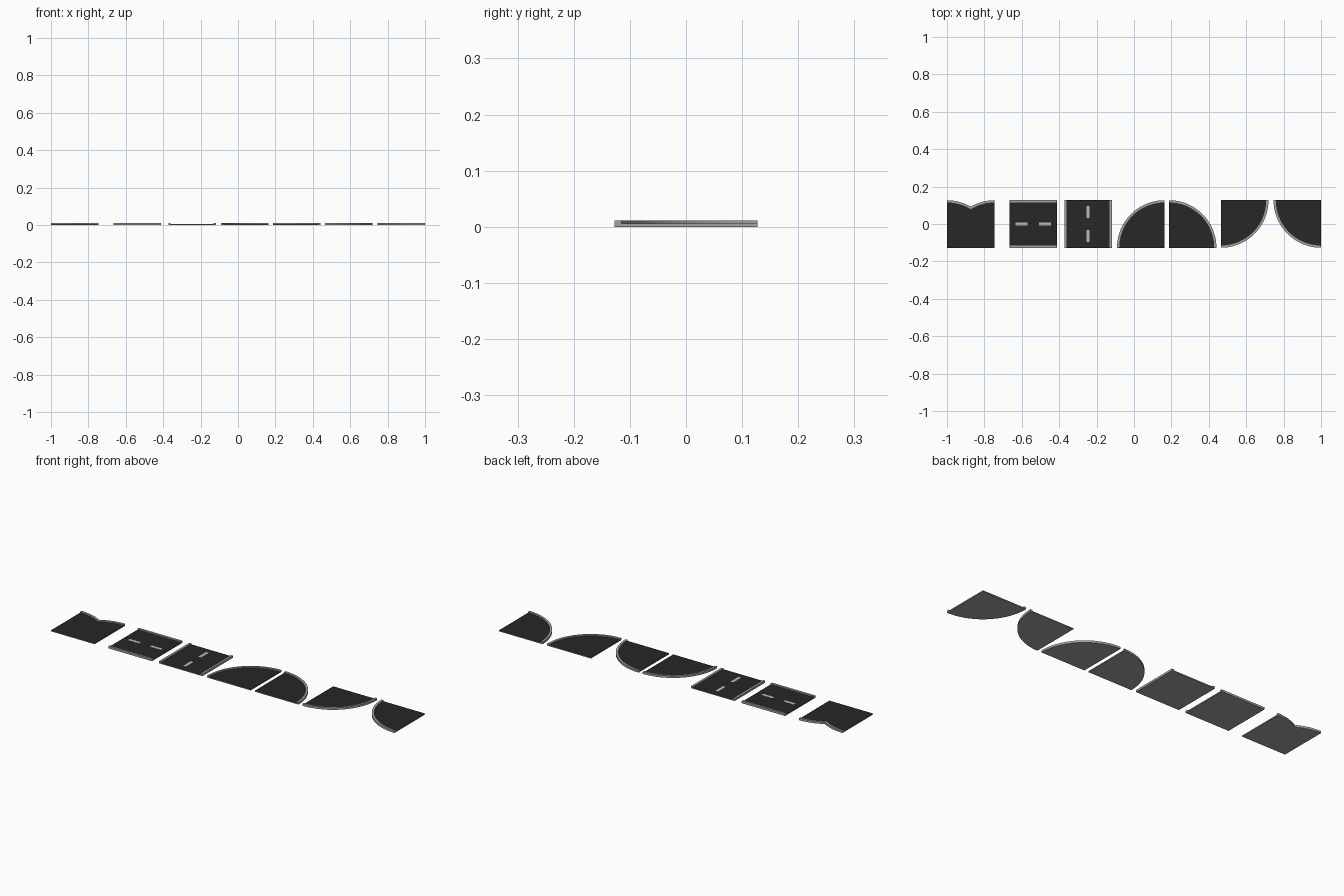
import bpy, bmesh
from math import cos, sin, pi, acos

if "Cube" in bpy.data.objects:
    bpy.data.objects.remove(bpy.data.objects["Cube"])

S = 0.254            # tile size
C = 0.012            # kerb width
ROAD_Z, KERB_Z = 0.0055, 0.011
H = S / 2
SEG = 24


def material(name, v):
    m = bpy.data.materials.new(name)
    m.diffuse_color = (v, v, v, 1)
    m.use_nodes = True
    m.node_tree.nodes["Principled BSDF"].inputs["Base Color"].default_value = m.diffuse_color
    return m


GREY = material("concrete", 0.36)
DARK = material("asphalt", 0.02)
PAINT = material("paint", 0.5)


def make(name, bm, mats, loc):
    bmesh.ops.recalc_face_normals(bm, faces=bm.faces)
    me = bpy.data.meshes.new(name)
    if len(mats) > 1:
        for f in bm.faces:
            if f.normal.z > 0.9:
                f.material_index = 1
    bm.to_mesh(me)
    bm.free()
    for m in mats:
        me.materials.append(m)
    ob = bpy.data.objects.new(name, me)
    bpy.context.collection.objects.link(ob)
    ob.location = (loc[0], loc[1], 0)
    bpy.context.view_layer.objects.active = ob
    bpy.ops.object.select_all(action='DESELECT')
    ob.select_set(True)
    bpy.ops.object.shade_smooth_by_angle(angle=0.5)
    return ob


def prism(name, pts, z0, z1, mats, loc):
    """Extrude a closed outline from z0 to z1."""
    bm = bmesh.new()
    lo = [bm.verts.new((x, y, z0)) for x, y in pts]
    hi = [bm.verts.new((x, y, z1)) for x, y in pts]
    n = len(pts)
    bm.faces.new(lo[::-1])
    bm.faces.new(hi)
    for i in range(n):
        j = (i + 1) % n
        bm.faces.new((lo[i], lo[j], hi[j], hi[i]))
    return make(name, bm, mats, loc)


def kerb(name, outer, inner, loc):
    """Raised strip between two matching open paths."""
    bm = bmesh.new()
    rings = [[bm.verts.new(p) for p in ((*o, 0), (*o, KERB_Z), (*i, KERB_Z), (*i, 0))]
             for o, i in zip(outer, inner)]
    for a, b in zip(rings, rings[1:]):
        for k in range(4):
            m = (k + 1) % 4
            bm.faces.new((a[k], a[m], b[m], b[k]))
    bm.faces.new(rings[0])
    bm.faces.new(rings[-1])
    return make(name, bm, [GREY], loc)


def arc(cx, cy, r, a0, a1):
    return [(cx + r * cos(a0 + (a1 - a0) * i / SEG), cy + r * sin(a0 + (a1 - a0) * i / SEG))
            for i in range(SEG + 1)]


# junction tile: two overlapping quarter discs
def notch(r):
    left = arc(-H, -H, r, pi / 2, acos(H / r))
    return left + [(-x, y) for x, y in left[-2::-1]]


loc = (-1 + H, 0)
prism("junction_road", notch(S - C) + [(H, -H), (-H, -H)], 0, ROAD_Z, [GREY, DARK], loc)
kerb("junction_kerb", notch(S), notch(S - C), loc)


# straight tiles: kerbs on two sides and two painted dashes
def straight(name, x, upright):
    def turn(pts):
        return [(b, a) for a, b in pts] if upright else pts

    def rect(x0, x1, y0, y1):
        return turn([(x0, y0), (x1, y0), (x1, y1), (x0, y1)])
    loc = (x, 0)
    prism(name + "_road", rect(-H, H, -H + C, H - C), 0, ROAD_Z, [GREY, DARK], loc)
    for s, side in ((1, "a"), (-1, "b")):
        kerb(f"{name}_kerb_{side}", turn([(-H, s * H), (H, s * H)]),
             turn([(-H, s * (H - C)), (H, s * (H - C))]), loc)
        c = s * S / 4
        prism(f"{name}_dash_{side}", rect(c - .032, c + .032, -.008, .008),
              ROAD_Z, ROAD_Z + .0005, [PAINT], loc)


straight("straight_across", -0.539, False)
straight("straight_along", -0.245, True)

# corner tiles: quarter discs with the centre in each corner
for i, (x, sx, sy) in enumerate([(0.036, 1, -1), (0.314, -1, -1), (0.592, -1, 1), (1 - H, 1, 1)], 1):
    a0 = {(1, -1): pi / 2, (-1, -1): 0, (-1, 1): -pi / 2, (1, 1): pi}[(sx, sy)]
    cx, cy = sx * H, sy * H
    outer = arc(cx, cy, S, a0, a0 + pi / 2)
    inner = arc(cx, cy, S - C, a0, a0 + pi / 2)
    prism(f"corner_road_{i}", inner + [(cx, cy)], 0, ROAD_Z, [GREY, DARK], (x, 0))
    kerb(f"corner_kerb_{i}", outer, inner, (x, 0))
